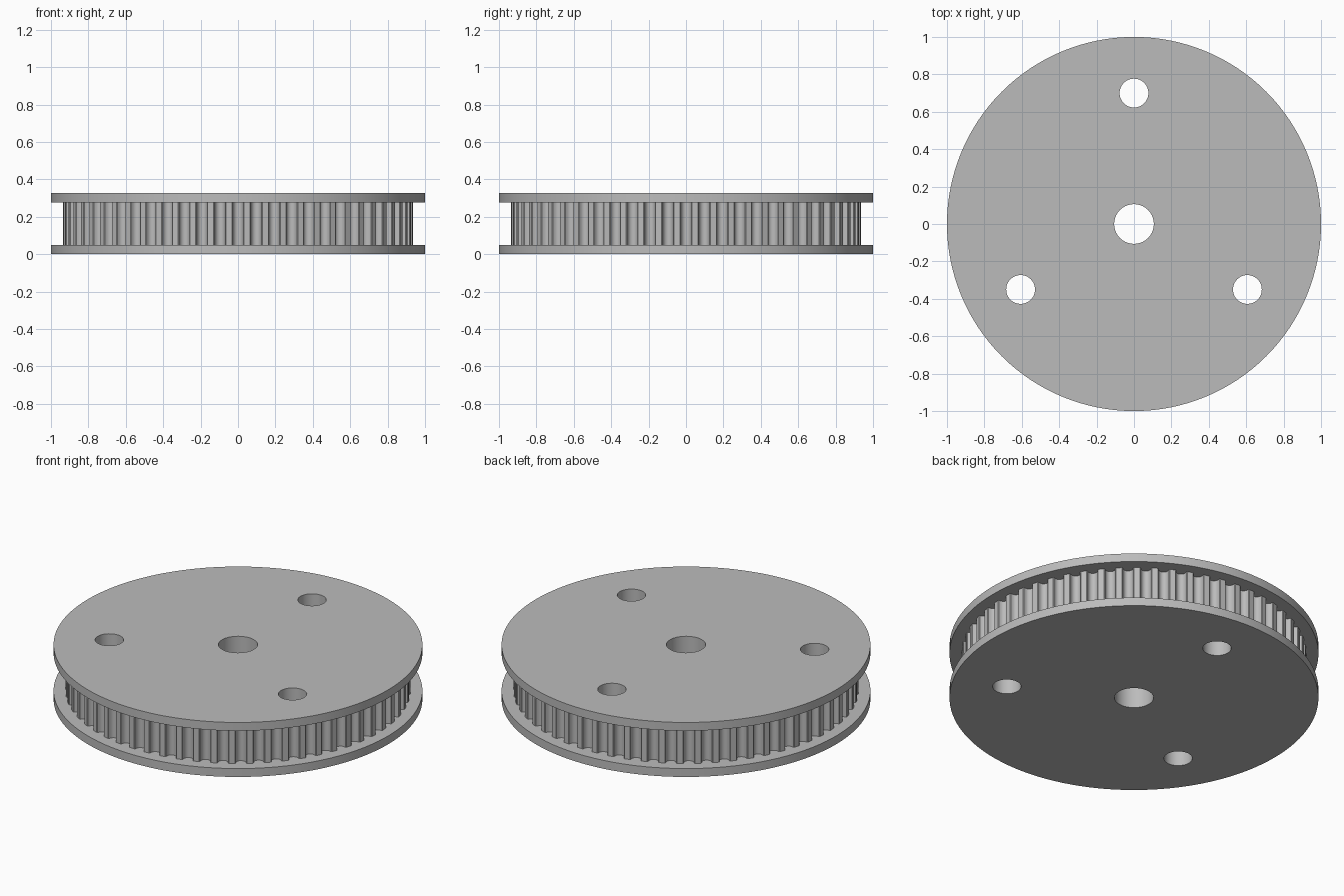
import bpy, bmesh, math
from math import sin, cos, pi, radians

cube = bpy.data.objects.get("Cube")
if cube:
    bpy.data.objects.remove(cube, do_unlink=True)

HEIGHT, FLANGE = 0.326, 0.05
TEETH, TOOTH_R = 60, 0.935
BOLT_R = 0.7
BOLT_ANGLES = [radians(90 + 120 * i) for i in range(3)]

grey = bpy.data.materials.new("plain grey")
grey.use_nodes = True
colour = (0.5, 0.5, 0.5, 1)
grey.diffuse_color = colour
grey.node_tree.nodes["Principled BSDF"].inputs["Base Color"].default_value = colour


def finish(name, bm):
    bmesh.ops.recalc_face_normals(bm, faces=bm.faces)
    mesh = bpy.data.meshes.new(name)
    bm.to_mesh(mesh)
    bm.free()
    mesh.materials.append(grey)
    obj = bpy.data.objects.new(name, mesh)
    bpy.context.collection.objects.link(obj)
    return obj


def extrude(bm, faces, depth):
    new = bmesh.ops.extrude_face_region(bm, geom=faces, use_keep_orig=True)["geom"]
    verts = [v for v in new if isinstance(v, bmesh.types.BMVert)]
    bmesh.ops.translate(bm, verts=verts, vec=(0, 0, depth))


def prism(name, outline, z0, z1):
    bm = bmesh.new()
    face = bm.faces.new([bm.verts.new((x, y, z0)) for x, y in outline])
    extrude(bm, [face], z1 - z0)
    return finish(name, bm)


def circle(radius, n, cx=0, cy=0):
    return [(cx + radius * cos(2 * pi * i / n), cy + radius * sin(2 * pi * i / n))
            for i in range(n)]


def toothed_outline():
    # one rounded belt groove as (sideways, depth), repeated round the rim
    r, centre = 0.0275, 0.01
    groove = [(-0.033, 0), (-0.029, 0.003)]
    groove += [(-r * cos(pi * i / 10), centre + r * sin(pi * i / 10)) for i in range(11)]
    groove += [(0.029, 0.003), (0.033, 0)]
    return [((TOOTH_R - d) * cos(a), (TOOTH_R - d) * sin(a))
            for k in range(TEETH) for s, d in groove
            for a in [2 * pi * k / TEETH + s / TOOTH_R]]


def sector_groove(name, middle):
    # thin outline of a rounded wedge, used to engrave the underside
    half = radians(29.5)
    bm = bmesh.new()

    def arc(radius, n, sign):
        return [bm.verts.new((radius * cos(a), radius * sin(a), -0.02))
                for i in range(n + 1)
                for a in [middle + sign * half * (2 * i / n - 1)]]

    outer, inner = arc(0.79, 16, 1), arc(0.14, 2, -1)
    face = bm.faces.new(outer + inner)
    corners = [outer[0], outer[-1], inner[0], inner[-1]]
    bmesh.ops.bevel(bm, geom=corners, offset=0.03, segments=5, profile=0.5,
                    affect='VERTICES')
    wedge = bm.faces[:]
    ring = bmesh.ops.inset_region(bm, faces=wedge, thickness=0.008)["faces"]
    bmesh.ops.delete(bm, geom=wedge, context='FACES')
    extrude(bm, ring, 0.035)
    return finish(name, bm)


def cut(obj, cutters):
    bpy.context.view_layer.objects.active = obj
    for cutter in cutters:
        mod = obj.modifiers.new("cut", 'BOOLEAN')
        mod.operation, mod.solver, mod.object = 'DIFFERENCE', 'EXACT', cutter
        bpy.ops.object.modifier_apply(modifier=mod.name)


# Flanges and toothed hub
bottom = prism("bottom_flange", circle(1, 128), 0, FLANGE)
hub = prism("toothed_hub", toothed_outline(), FLANGE, HEIGHT - FLANGE)
top = prism("top_flange", circle(1, 128), HEIGHT - FLANGE, HEIGHT)
parts = [bottom, hub, top]

# Shaft bore and bolt holes through every layer
holes = [prism("bore_cutter", circle(0.106, 64), -0.1, HEIGHT + 0.1)]
for a in BOLT_ANGLES:
    ring = circle(0.077, 48, BOLT_R * cos(a), BOLT_R * sin(a))
    holes.append(prism("bolt_cutter", ring, -0.1, HEIGHT + 0.1))
for part in parts:
    cut(part, holes)

# Engraved wedge outlines on the underside
grooves = [sector_groove("groove_cutter", a) for a in BOLT_ANGLES]
cut(bottom, grooves)

for cutter in holes + grooves:
    bpy.data.objects.remove(cutter, do_unlink=True)

# Smooth rims and bores, keep edges crisp
bpy.ops.object.select_all(action='DESELECT')
for part in parts:
    part.select_set(True)
bpy.context.view_layer.objects.active = hub
bpy.ops.object.shade_smooth_by_angle(angle=radians(30))
